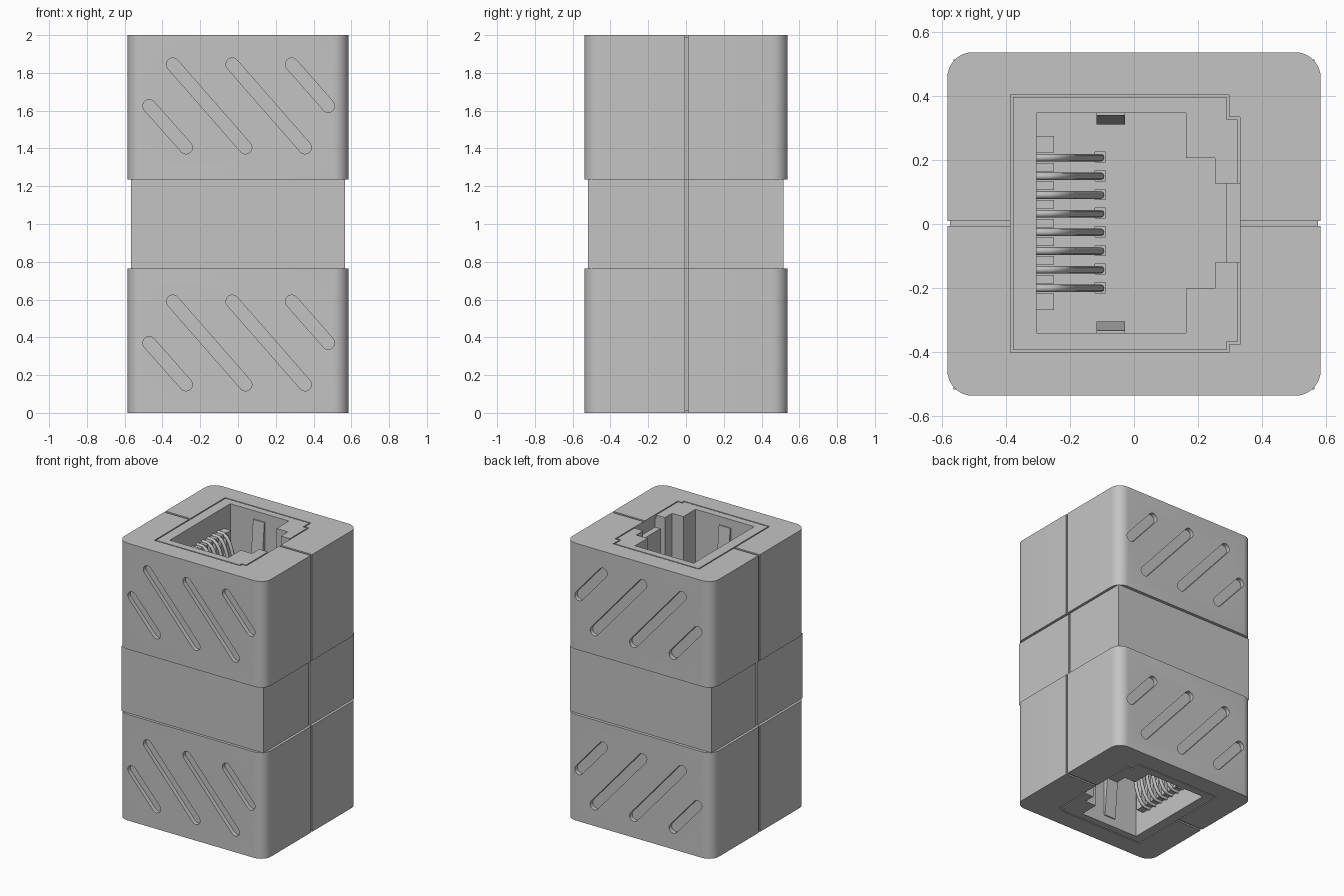
import bpy, bmesh, math

cube = bpy.data.objects.get("Cube")
if cube:
    bpy.data.objects.remove(cube, do_unlink=True)

grey = bpy.data.materials.new("light_grey_plastic")
grey.use_nodes = True
grey.diffuse_color = (0.55, 0.55, 0.55, 1)
grey.node_tree.nodes["Principled BSDF"].inputs["Base Color"].default_value = (0.55, 0.55, 0.55, 1)

PLACE = {"x": lambda a, b, t: (t, a, b),
         "y": lambda a, b, t: (a, t, b),
         "z": lambda a, b, t: (a, b, t)}


def prisms(name, outlines, axis, lo, hi):
    """One object made of outlines extruded along an axis."""
    bm = bmesh.new()
    for outline in outlines:
        ends = [[bm.verts.new(PLACE[axis](a, b, t)) for a, b in outline] for t in (lo, hi)]
        for ring in ends:
            bm.faces.new(ring)
        n = len(outline)
        for i in range(n):
            j = (i + 1) % n
            bm.faces.new((ends[0][i], ends[0][j], ends[1][j], ends[1][i]))
    bmesh.ops.recalc_face_normals(bm, faces=bm.faces)
    mesh = bpy.data.meshes.new(name)
    bm.to_mesh(mesh)
    bm.free()
    mesh.materials.append(grey)
    obj = bpy.data.objects.new(name, mesh)
    bpy.context.collection.objects.link(obj)
    return obj


def select(obj):
    bpy.ops.object.select_all(action="DESELECT")
    obj.select_set(True)
    bpy.context.view_layer.objects.active = obj


def cut(obj, cutter):
    mod = obj.modifiers.new("cut", "BOOLEAN")
    mod.operation, mod.solver, mod.object = "DIFFERENCE", "EXACT", cutter
    select(obj)
    bpy.ops.object.modifier_apply(modifier=mod.name)
    bpy.data.objects.remove(cutter, do_unlink=True)


def rect(a0, a1, b0, b1):
    return [(a0, b0), (a1, b0), (a1, b1), (a0, b1)]


def rounded(hx, hy, r, steps=8):
    pts = []
    for k, (sx, sy) in enumerate([(1, 1), (-1, 1), (-1, -1), (1, -1)]):
        for i in range(steps + 1):
            a = math.pi / 2 * (k + i / steps)
            pts.append((sx * (hx - r) + r * math.cos(a), sy * (hy - r) + r * math.sin(a)))
    return pts


def capsule(x0, z0, x1, z1, r=0.034, steps=8):
    a = math.atan2(z1 - z0, x1 - x0)
    pts = []
    for cx, cz, start in ((x1, z1, a - math.pi / 2), (x0, z0, a + math.pi / 2)):
        for i in range(steps + 1):
            t = start + math.pi * i / steps
            pts.append((cx + r * math.cos(t), cz + r * math.sin(t)))
    return pts


def insert_outline(g):
    """Keyed outline of the insert, shrunk by g."""
    return [(-0.387 + g, -0.402 + g), (0.298 - g, -0.402 + g), (0.298 - g, -0.378 + g),
            (0.332 - g, -0.378 + g), (0.332 - g, 0.335 - g), (0.298 - g, 0.335 - g),
            (0.298 - g, 0.406 - g), (-0.387 + g, 0.406 - g)]


SOCKET = [(-0.305, -0.342), (0.163, -0.342), (0.163, -0.202), (0.253, -0.202),
          (0.253, -0.121), (0.29, -0.121), (0.29, 0.127), (0.253, 0.127),
          (0.253, 0.207), (0.163, 0.207), (0.163, 0.348), (-0.305, 0.348)]
SEAM = (-0.006, 0.01)
PINS = [0.003 + 0.0585 * (i - 3.5) for i in range(8)]
GRIPS = [(-0.345, 1.845, 0.04, 1.405), (-0.03, 1.845, 0.355, 1.405),
         (-0.47, 1.625, -0.275, 1.405), (0.285, 1.845, 0.478, 1.625)]


def build_end(label, s):
    def z(depth):
        return 1 + s * (1 - depth)

    # Rounded housing block
    block = prisms(label + "_housing", [rounded(0.585, 0.538, 0.08)], "z", z(0), z(0.765))

    # Diagonal grip grooves, front and back
    shift = 0 if s > 0 else -1.255
    for lo, hi in ((-0.6, -0.508), (0.508, 0.6)):
        grips = [capsule(a, b + shift, c, d + shift) for a, b, c, d in GRIPS]
        cut(block, prisms("grip_cutter", grips, "y", lo, hi))

    # Seam between the two shell halves
    seam = [(-0.65, z(0.9)), (-0.577, z(0.9)), (-0.577, z(0.01)), (0.577, z(0.01)),
            (0.577, z(0.9)), (0.65, z(0.9)), (0.65, z(-0.1)), (-0.65, z(-0.1))]
    cut(block, prisms("seam_cutter", [seam], "y", *SEAM))

    # Recess for the insert, then the stepped socket and latch shelf
    cut(block, prisms("recess_cutter", [insert_outline(0)], "z", z(0.025), z(-0.1)))
    cut(block, prisms("socket_cutter", [SOCKET], "z", z(0.7), z(-0.1)))
    shelf = [rect(0.27, 0.332, -0.121, 0.127)]
    cut(block, prisms("shelf_cutter", shelf, "z", z(0.09), z(-0.1)))
    holes = [rect(-0.122, -0.09, p - 0.014, p + 0.018) for p in PINS]
    cut(block, prisms("hole_cutter", holes, "z", z(0.74), z(0.65)))

    # Insert face plate
    plate = prisms(label + "_insert_plate", [insert_outline(0.008)], "z", z(0.025), z(0))
    cut(plate, prisms("socket_cutter", [SOCKET], "z", z(0.1), z(-0.1)))
    shelf = [rect(0.27, 0.36, -0.121, 0.127)]
    cut(plate, prisms("shelf_cutter", shelf, "z", z(0.1), z(-0.1)))

    # Comb teeth guiding the contacts
    edges = [-0.27] + [e for p in PINS for e in (p - 0.016, p + 0.016)] + [0.276]
    teeth = [rect(-0.308, -0.25, edges[i], edges[i + 1]) for i in range(0, len(edges), 2)]
    prisms(label + "_contact_comb", teeth, "z", z(0.55), z(0.15))

    # Bent contact wires
    curve = bpy.data.curves.new(label + "_contacts", "CURVE")
    curve.dimensions = "3D"
    curve.bevel_depth, curve.bevel_resolution, curve.use_fill_caps = 0.012, 2, True
    path = [(-0.31, 0.15), (-0.265, 0.152), (-0.235, 0.17), (-0.21, 0.21),
            (-0.19, 0.27), (-0.105, 0.73)]
    for p in PINS:
        line = curve.splines.new("POLY")
        line.points.add(len(path) - 1)
        for point, (x, d) in zip(line.points, path):
            point.co = (x, p, z(d), 1)
    curve.materials.append(grey)
    wires = bpy.data.objects.new(label + "_contacts", curve)
    bpy.context.collection.objects.link(wires)

    # Side spring tabs, sloping in from the socket walls
    for side, wall, d in (("front", -0.342, 1), ("back", 0.348, -1)):
        tab = [(wall - d * 0.004, z(0.06)), (wall + d * 0.008, z(0.06)),
               (wall + d * 0.036, z(0.36)), (wall - d * 0.004, z(0.42))]
        prisms(f"{label}_{side}_spring_tab", [tab], "x", -0.118, -0.028)

    select(block)
    bpy.ops.object.shade_smooth_by_angle(angle=math.radians(30))


build_end("upper", 1)
build_end("lower", -1)

# Square-cornered waist with its side seams
waist = prisms("waist", [rect(-0.566, 0.566, -0.518, 0.516)], "z", 0.765, 1.235)
for side in (-1, 1):
    groove = [rect(*sorted((side * 0.556, side * 0.6)), *SEAM)]
    cut(waist, prisms("seam_cutter", groove, "z", 0.7, 1.3))
